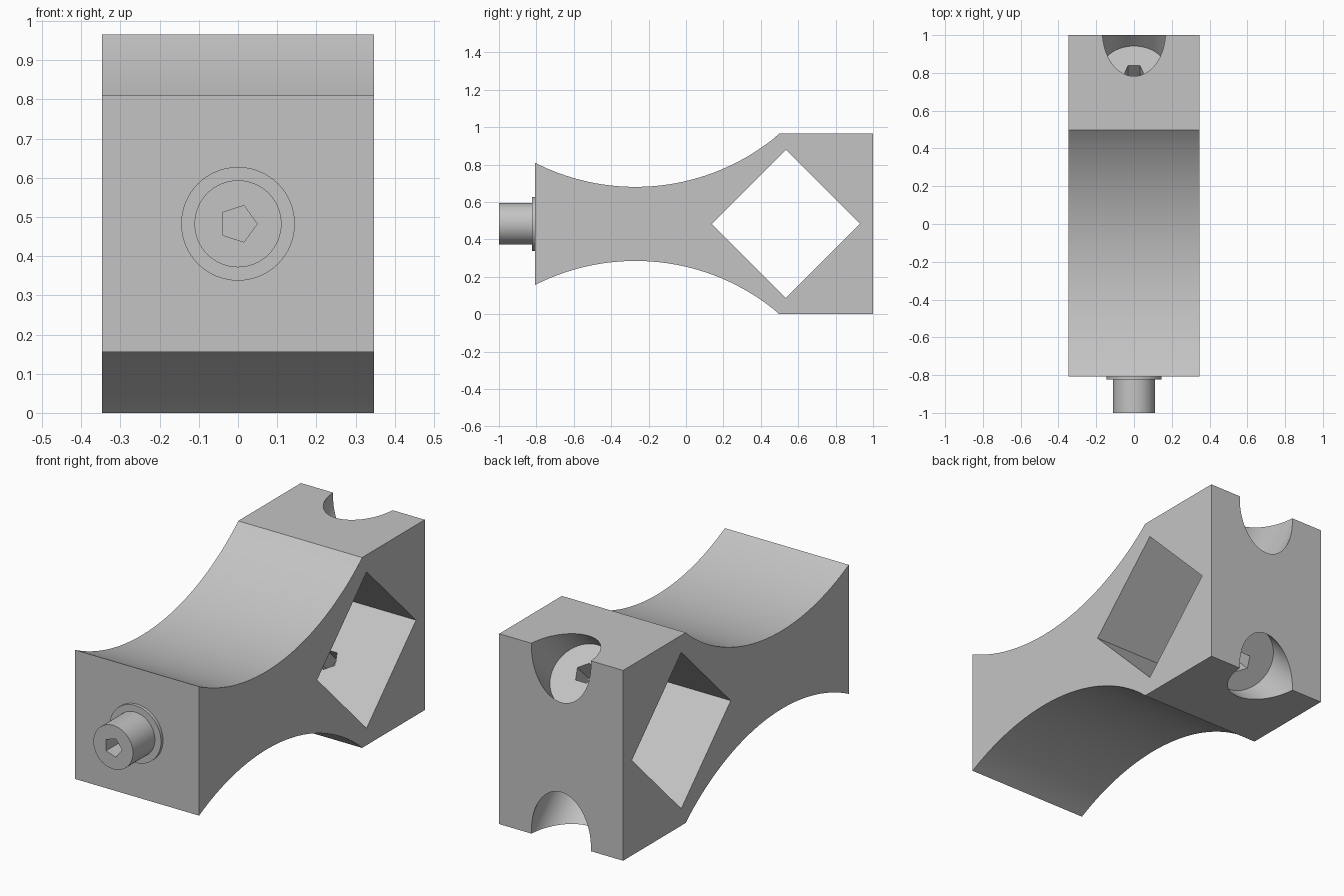
import bpy, bmesh, math
from mathutils import Vector

if "Cube" in bpy.data.objects:
    bpy.data.objects.remove(bpy.data.objects["Cube"])

grey = bpy.data.materials.new("plain grey")
grey.use_nodes = True
grey.diffuse_color = (0.55, 0.55, 0.55, 1)
grey.node_tree.nodes["Principled BSDF"].inputs["Base Color"].default_value = (0.55, 0.55, 0.55, 1)

MID = 0.4825       # height of the centre line
HALF = 0.3475      # half width of the block
X, Y, Z = Vector((1, 0, 0)), Vector((0, 1, 0)), Vector((0, 0, 1))


def prism(name, outline, origin, u, v, sweep):
    """Extrude a flat outline, drawn on axes u and v, along the sweep vector."""
    bm = bmesh.new()
    base = [bm.verts.new(Vector(origin) + u * a + v * b) for a, b in outline]
    face = bm.faces.new(base)
    moved = bmesh.ops.extrude_face_region(bm, geom=[face], use_keep_orig=True)["geom"]
    bmesh.ops.translate(bm, vec=sweep, verts=[g for g in moved if isinstance(g, bmesh.types.BMVert)])
    bmesh.ops.recalc_face_normals(bm, faces=bm.faces)
    mesh = bpy.data.meshes.new(name)
    bm.to_mesh(mesh)
    bm.free()
    mesh.materials.append(grey)
    obj = bpy.data.objects.new(name, mesh)
    bpy.context.collection.objects.link(obj)
    return obj


def ring(radius, sides, start=0.0):
    return [(radius * math.cos(start + math.tau * i / sides),
             radius * math.sin(start + math.tau * i / sides)) for i in range(sides)]


def activate(obj):
    bpy.ops.object.select_all(action='DESELECT')
    obj.select_set(True)
    bpy.context.view_layer.objects.active = obj


def cut(target, cutter):
    cutter.hide_render = True
    mod = target.modifiers.new("cut", 'BOOLEAN')
    mod.operation, mod.solver, mod.object = 'DIFFERENCE', 'EXACT', cutter
    activate(target)
    bpy.ops.object.modifier_apply(modifier=mod.name)
    bpy.data.objects.remove(cutter)


# Waisted block: circular arcs above and below, square rear end
R, WAIST_Y, WAIST = 1.185, -0.27, 0.198
arc = []
for i in range(41):
    y = -0.808 + 1.306 * i / 40
    arc.append((y, WAIST + R - math.sqrt(R * R - (y - WAIST_Y) ** 2)))
arc[-1] = (0.498, MID)
upper = arc + [(1.0, MID)]
outline = upper + [(y, -h) for y, h in reversed(upper)]
block = prism("block", outline, (-HALF, 0, MID), Y, Z, X * 2 * HALF)

# Diamond window through the sides
cut(block, prism("window_cutter", ring(0.396, 4), (-0.5, 0.534, MID), Y, Z, X))

# Slanted counterbores and small five-sided holes at both rear corners
for side in (1, -1):
    axis = (Y + Z * side).normalized()
    across = (Z * side - Y).normalized()
    floor = Vector((0, 0.824, MID + 0.288 * side))
    cut(block, prism("bore_cutter", ring(0.167, 64), floor, X, across, axis * 0.6))
    cut(block, prism("hole_cutter", ring(0.053, 5, math.pi / 2),
                     floor + across * 0.02 - axis * 0.2, X, across, axis * 0.3))

# Collar and peg on the front, with a five-sided socket
collar = prism("collar", ring(0.145, 64), (0, -0.824, MID), X, Z, Y * 0.018)
peg = prism("peg", ring(0.111, 64), (0, -1, MID), X, Z, Y * 0.18)
cut(peg, prism("socket_cutter", ring(0.049, 5), (0, -1.05, MID), X, Z, Y * 0.2))

for obj in (block, collar, peg):
    activate(obj)
    bpy.ops.object.shade_smooth_by_angle(angle=math.radians(20))
